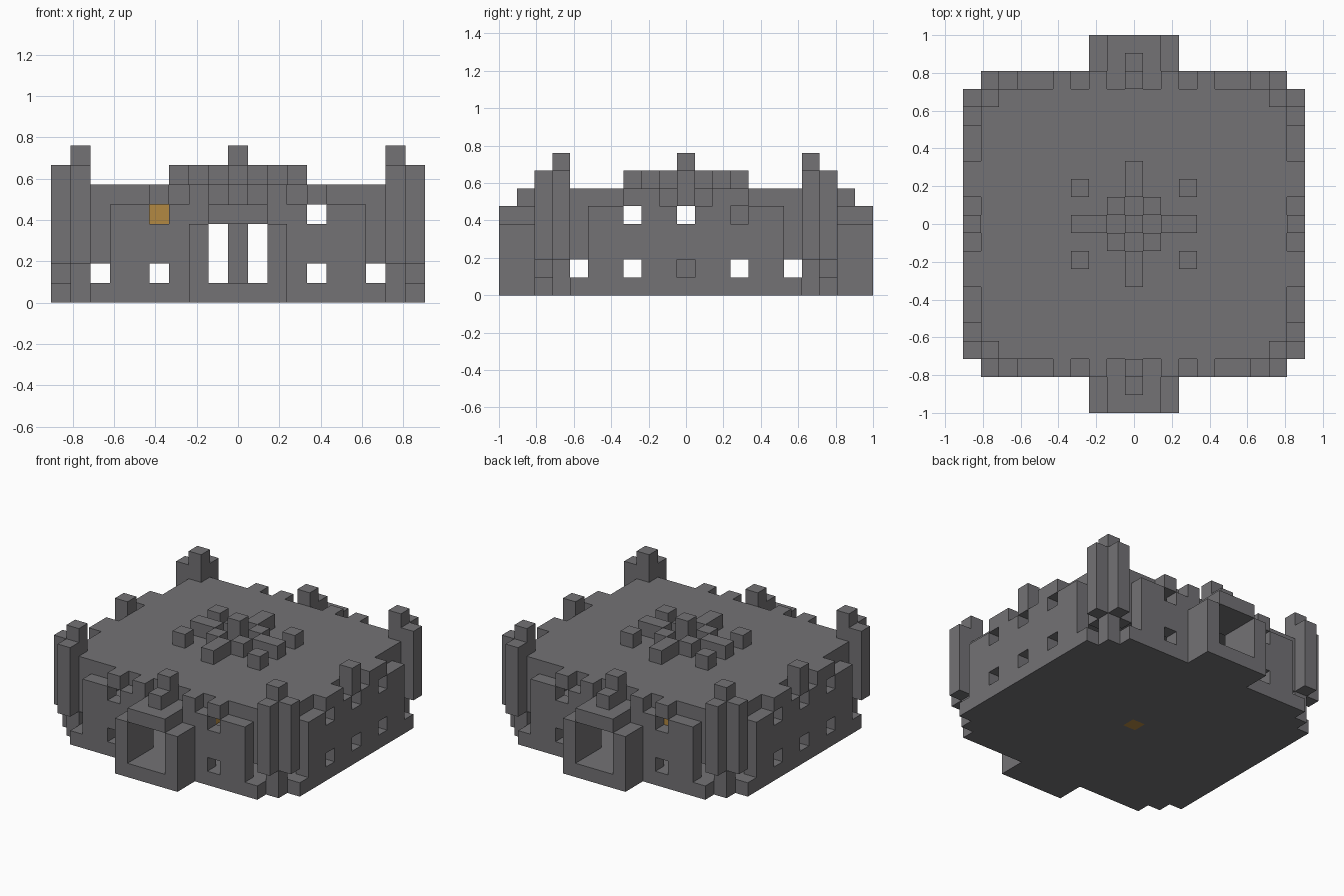
import bpy, bmesh
from mathutils import Vector

cube = bpy.data.objects.get("Cube")
if cube:
    bpy.data.objects.remove(cube, do_unlink=True)

U = 2 / 21  # edge of one building block


def material(name, rgb):
    m = bpy.data.materials.new(name)
    m.use_nodes = True
    m.diffuse_color = (*rgb, 1)
    m.node_tree.nodes["Principled BSDF"].inputs["Base Color"].default_value = (*rgb, 1)
    return m


STONE = material("stone grey", (0.172, 0.168, 0.178))
GOLD = material("gold", (0.45, 0.25, 0.055))


def box(x0, x1, y0, y1, z0, z1):
    """All block positions in an inclusive range."""
    return {(x, y, z) for x in range(x0, x1 + 1)
            for y in range(y0, y1 + 1) for z in range(z0, z1 + 1)}


def slab(rx, ry, z0, z1):
    return box(-rx, rx, -ry, ry, z0, z1)


def four(cells):
    """Mirror blocks across both axes."""
    return {(x * a, y * b, z) for x, y, z in cells for a in (1, -1) for b in (1, -1)}


parts = {}

# Stepped floor plate with a gold centre tile
tile = {(0, 0, 0)}
parts["floor"] = (slab(9, 6, 0, 0) | slab(8, 7, 0, 0) | slab(7, 8, 0, 0)
                  | slab(2, 10, 0, 0)) - tile
parts["floor_tile"] = tile

# Front and back walls with doorway and windows
walls = four(box(0, 6, 8, 8, 1, 4) | box(7, 7, 7, 7, 2, 4))
walls -= four(box(0, 1, 8, 8, 1, 3) | {(4, 8, 1), (4, 8, 4)})
parts["front_and_back_walls"] = walls

# Side walls with windows
sides = four(box(9, 9, 0, 5, 1, 4) | box(8, 8, 6, 6, 2, 4))
sides -= four({(9, y, z) for y in (0, 3) for z in (1, 4)})
parts["side_walls"] = sides

# Corner towers and their hanging buttresses
parts["corner_towers"] = four(box(8, 8, 7, 7, 1, 7))
parts["corner_buttresses"] = four(box(9, 9, 7, 7, 2, 6) | box(8, 8, 8, 8, 2, 6))

# Gate porches front and back
parts["porch_posts"] = four(box(2, 2, 9, 10, 1, 3))
parts["porch_lintels"] = four(box(0, 1, 9, 10, 4, 4))
parts["porch_crests"] = four({(0, 9, 5)} | box(0, 0, 8, 8, 5, 6))

# Roof and battlements
parts["roof"] = slab(8, 7, 5, 5)
parts["battlements"] = four({(4, 8, 5), (2, 8, 5), (9, 2, 5), (9, 3, 5)}
                            | box(9, 9, 0, 0, 5, 6))

# Roof ornament: cross arms, diagonal blocks and a raised centre
parts["roof_cross"] = four(box(2, 3, 0, 0, 6, 6) | box(0, 0, 2, 3, 6, 6)
                           | {(1, 1, 6)} | box(0, 0, 0, 0, 6, 7))
parts["roof_studs"] = four({(3, 2, 6)})

# Interior pillar, ledge and lamps
parts["inner_pillar"] = box(0, 0, 0, 0, 1, 3)
parts["inner_ledge"] = {(-8, 3, 4)}
parts["lamps"] = {(-4, 7, 4), (3, -7, 4)}

solid = set().union(*parts.values())


def build(name, cells, mat):
    """Make a mesh of the outer faces of a group of blocks."""
    bm = bmesh.new()
    for c in sorted(cells):
        centre = Vector(c) + Vector((0, 0, 0.5))
        for axis in range(3):
            for s in (1, -1):
                n = Vector((0, 0, 0))
                n[axis] = s
                if tuple(int(v) for v in Vector(c) + n) in solid:
                    continue
                a = Vector((0, 0, 0))
                a[(axis + 1) % 3] = 0.5
                b = n.cross(a)
                mid = centre + n * 0.5
                bm.faces.new([bm.verts.new((mid + d) * U)
                              for d in (-a - b, a - b, a + b, b - a)])
    bmesh.ops.remove_doubles(bm, verts=bm.verts, dist=U / 100)
    mesh = bpy.data.meshes.new(name)
    bm.to_mesh(mesh)
    bm.free()
    mesh.materials.append(mat)
    bpy.context.collection.objects.link(bpy.data.objects.new(name, mesh))


for part, cells in parts.items():
    build(part, cells, GOLD if part in ("floor_tile", "lamps") else STONE)
